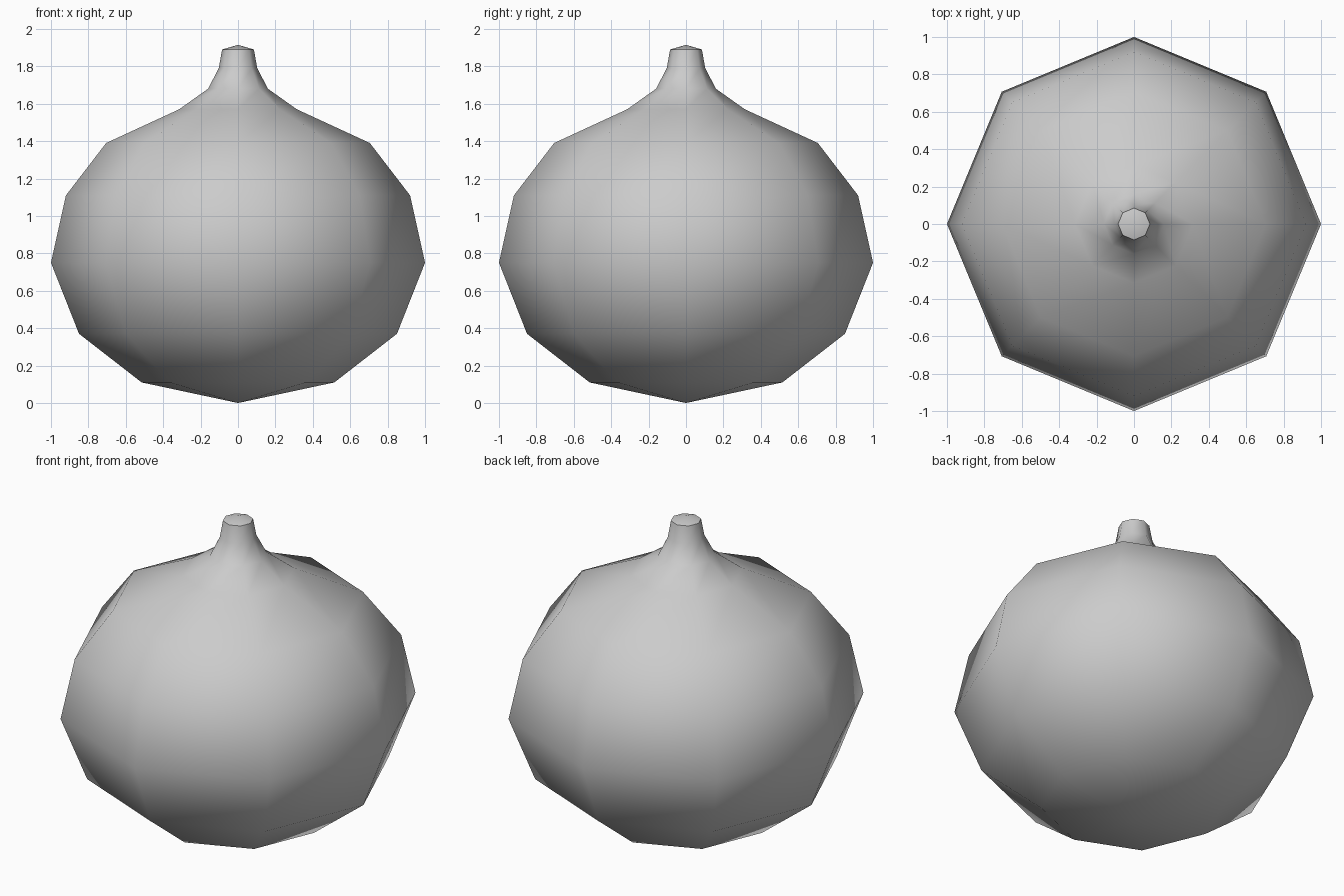
import bpy
import bmesh
import math

cube = bpy.data.objects.get("Cube")
if cube:
    bpy.data.objects.remove(cube, do_unlink=True)

# Single grey material
grey = bpy.data.materials.new("plain grey")
grey.use_nodes = True
colour = (0.6, 0.6, 0.6, 1)
grey.diffuse_color = colour
grey.node_tree.nodes["Principled BSDF"].inputs["Base Color"].default_value = colour

# Bulb outline as (radius, height), from the base point to the tip of the stem
SIDES = 8
outline = [(0, 0), (0.515, 0.11), (0.85, 0.37), (1.0, 0.75), (0.92, 1.11),
           (0.705, 1.39), (0.315, 1.57), (0.16, 1.68), (0.103, 1.79),
           (0.085, 1.89), (0, 1.915)]

# Spin the outline into a closed eight-sided body
bm = bmesh.new()
verts = [bm.verts.new((r, 0, z)) for r, z in outline]
edges = [bm.edges.new(pair) for pair in zip(verts, verts[1:])]
bmesh.ops.spin(bm, geom=verts + edges, cent=(0, 0, 0), axis=(0, 0, 1),
               angle=math.tau, steps=SIDES)
bmesh.ops.remove_doubles(bm, verts=bm.verts, dist=0.001)
bmesh.ops.recalc_face_normals(bm, faces=bm.faces)

mesh = bpy.data.meshes.new("bulb_body")
bm.to_mesh(mesh)
bm.free()
mesh.materials.append(grey)
body = bpy.data.objects.new("bulb_body", mesh)
bpy.context.collection.objects.link(body)

# Smooth body with a crisp rim around the stem cap
bpy.ops.object.select_all(action="DESELECT")
body.select_set(True)
bpy.context.view_layer.objects.active = body
bpy.ops.object.shade_smooth_by_angle(angle=math.radians(55))
